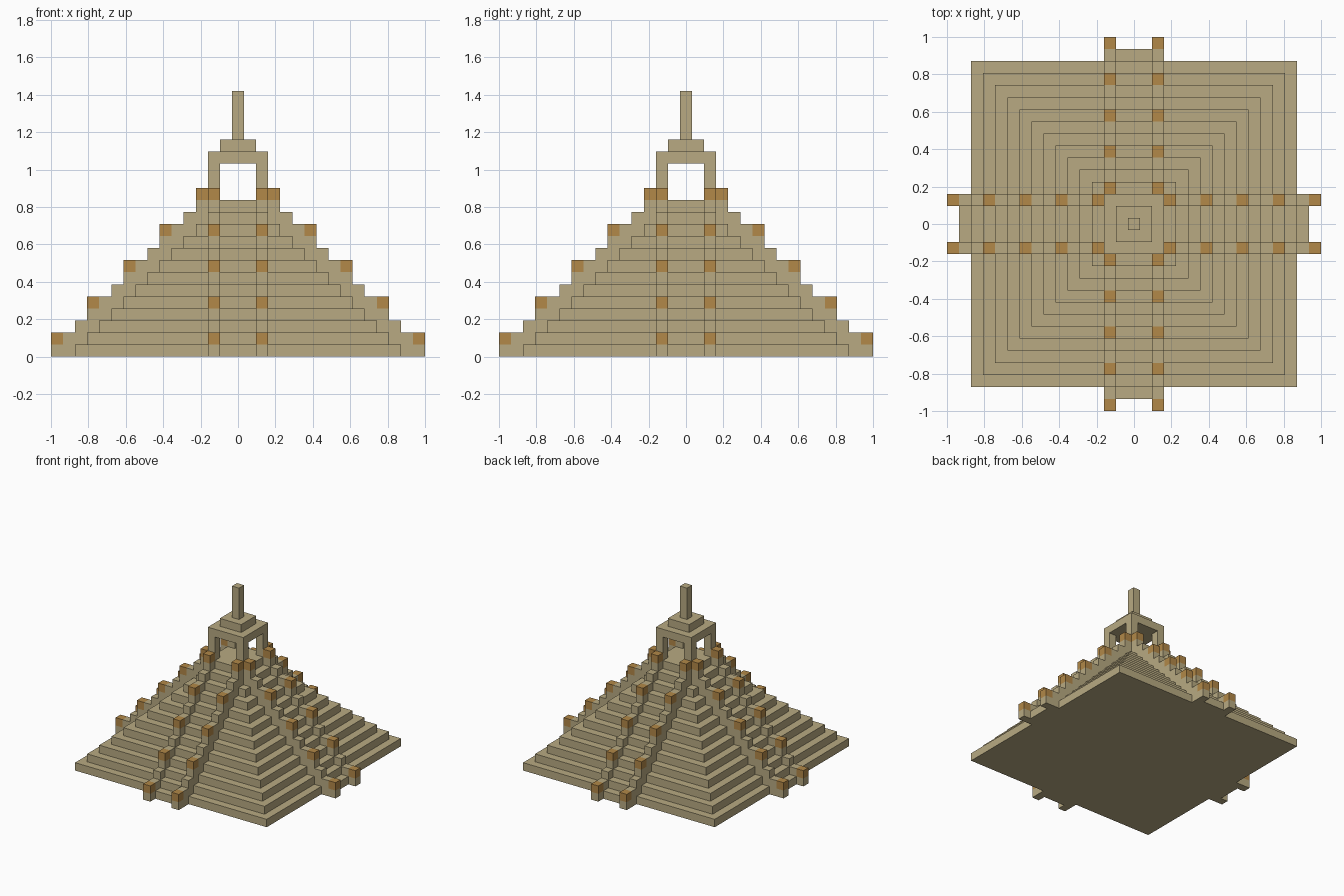
import bpy, bmesh
from math import pi
from mathutils import Matrix, Vector

if "Cube" in bpy.data.objects:
    bpy.data.objects.remove(bpy.data.objects["Cube"], do_unlink=True)

U = 2 / 31  # one block


def make_material(name, color):
    mat = bpy.data.materials.new(name)
    mat.use_nodes = True
    mat.diffuse_color = color
    bsdf = next(n for n in mat.node_tree.nodes if n.type == 'BSDF_PRINCIPLED')
    bsdf.inputs["Base Color"].default_value = color
    return mat


stone = make_material("sandstone", (0.479, 0.402, 0.223, 1))
ochre = make_material("ochre", (0.445, 0.246, 0.065, 1))


def finish(bm, name, mat):
    bmesh.ops.recalc_face_normals(bm, faces=bm.faces)
    bm.transform(Matrix.Scale(U, 4))
    mesh = bpy.data.meshes.new(name)
    bm.to_mesh(mesh)
    bm.free()
    mesh.materials.append(mat)
    obj = bpy.data.objects.new(name, mesh)
    bpy.context.collection.objects.link(obj)
    return obj


def add_box(bm, x, y, half, z0, z1):
    size = Matrix.Diagonal((2 * half, 2 * half, z1 - z0, 1))
    place = Matrix.Translation((x, y, (z0 + z1) / 2))
    bmesh.ops.create_cube(bm, size=1, matrix=place @ size)


def add_steps(bm, outer, rise, x0, x1):
    """Stepped side profile climbing toward the centre, extruded across x."""
    points = [(outer + 0.5, 0)]
    for c in range(outer, 2, -1):
        points += [(c + 0.5, rise - c), (c - 0.5, rise - c)]
    points.append((2.5, 0))
    face = bm.faces.new([bm.verts.new((x0, -d, z)) for d, z in points])
    out = bmesh.ops.extrude_face_region(bm, geom=[face])
    moved = [v for v in out["geom"] if isinstance(v, bmesh.types.BMVert)]
    bmesh.ops.translate(bm, verts=moved, vec=Vector((x1 - x0, 0, 0)))


# Square terraces and the shrine floor
bm = bmesh.new()
for k in range(12):
    add_box(bm, 0, 0, 13.5 - k, k, k + 1)
add_box(bm, 0, 0, 2.5, 12, 13)
finish(bm, "terraces", stone)

# A staircase with two rails and capped posts on each side
for i, side in enumerate(("front", "left", "back", "right")):
    turn = Matrix.Rotation(i * pi / 2, 4, 'Z')

    bm = bmesh.new()
    add_steps(bm, 14, 15, -1.5, 1.5)
    bm.transform(turn)
    finish(bm, side + "_stairs", stone)

    bm = bmesh.new()
    for x in (-2, 2):
        add_steps(bm, 15, 16, x - 0.5, x + 0.5)
    bm.transform(turn)
    finish(bm, side + "_stair_rails", stone)

    bm = bmesh.new()
    for x in (-2, 2):
        for c in range(3, 16, 3):
            add_box(bm, x, -c, 0.5, 16 - c, 17 - c)
    bm.transform(turn)
    finish(bm, side + "_post_caps", ochre)

# Open shrine on top
bm = bmesh.new()
for x in (-2, 2):
    for y in (-2, 2):
        add_box(bm, x, y, 0.5, 13, 16)
finish(bm, "shrine_pillars", stone)

for name, half, z0, z1 in (("shrine_roof", 2.5, 16, 17),
                           ("roof_cap", 1.5, 17, 18),
                           ("spire", 0.5, 18, 22)):
    bm = bmesh.new()
    add_box(bm, 0, 0, half, z0, z1)
    finish(bm, name, stone)
